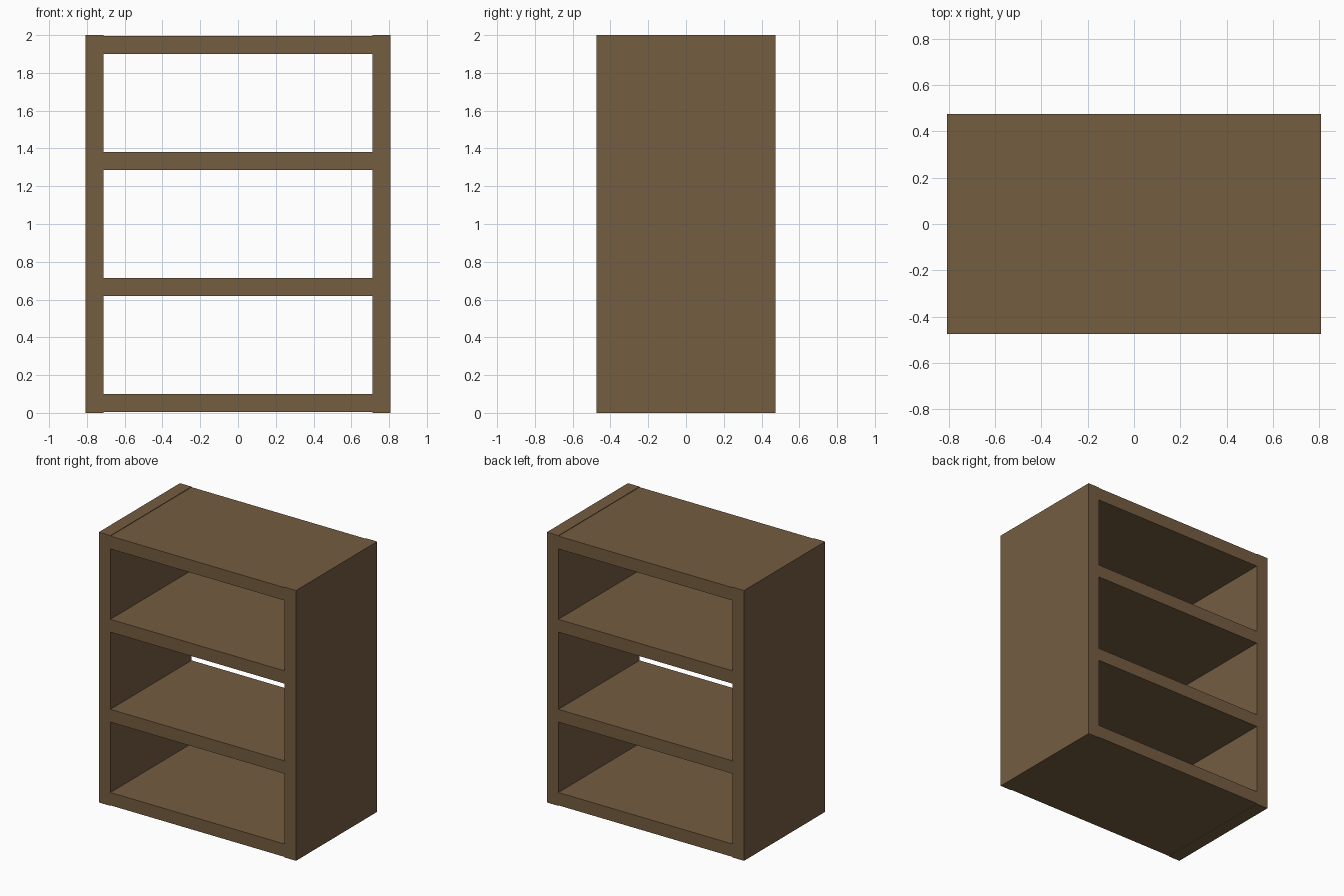
import bpy

if "Cube" in bpy.data.objects:
    bpy.data.objects.remove(bpy.data.objects["Cube"])

W, D, H, T = 1.614, 0.948, 2.0, 0.095   # overall size and board thickness
STEP = 0.004                            # top and bottom boards sit just inside the sides

wood = bpy.data.materials.new("brown_wood")
wood.diffuse_color = (0.178, 0.109, 0.053, 1)
wood.use_nodes = True
wood.node_tree.nodes["Principled BSDF"].inputs["Base Color"].default_value = wood.diffuse_color


def board(name, size, centre):
    bpy.ops.mesh.primitive_cube_add(size=1, location=centre)
    ob = bpy.context.object
    ob.name = name
    ob.scale = size
    bpy.ops.object.transform_apply(location=False, rotation=False, scale=True)
    ob.data.materials.append(wood)
    return ob


# Full-height side panels
for name, s in (("left_side", -1), ("right_side", 1)):
    board(name, (T, D, H), (s * (W - T) / 2, 0, H / 2))

# Horizontal boards between the sides, mirrored about mid height
inner = W - 2 * T
outer_off = H / 2 - STEP - T / 2
for name, off in (("bottom_board", -outer_off), ("lower_shelf", -0.333),
                  ("upper_shelf", 0.333), ("top_board", outer_off)):
    board(name, (inner, D, T), (0, 0, H / 2 + off))
